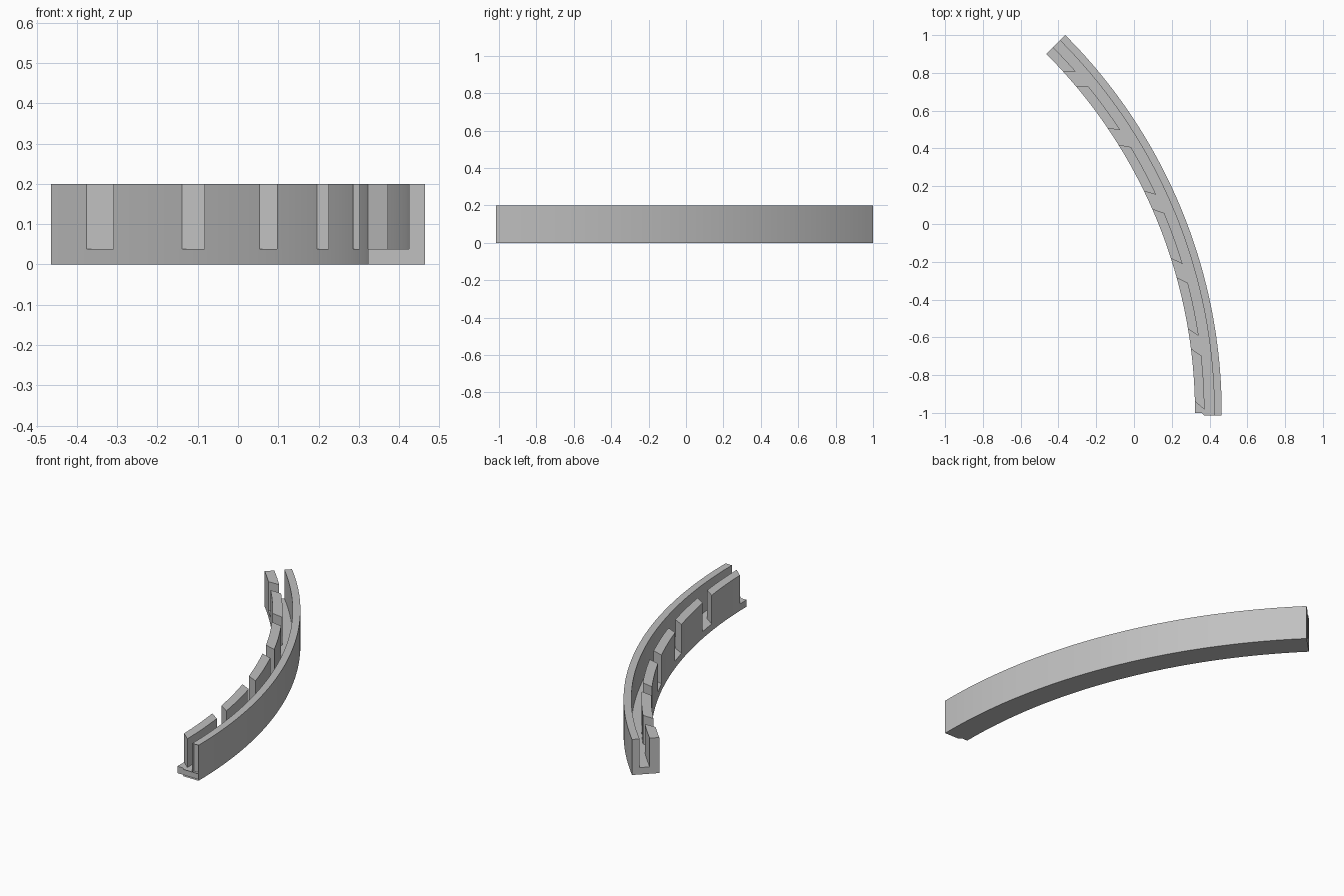
import bpy, bmesh
from math import sin, cos, radians, sqrt

if "Cube" in bpy.data.objects:
    bpy.data.objects.remove(bpy.data.objects["Cube"])

# Main sizes: a 45 degree arc whose centre lies far to the -x side
OUTER = 2 * sqrt(2)
RADII = [OUTER * 0.95, 2.737, 2.789, OUTER]   # inner wall, groove, outer wall
CENTRE = (-2.364, -1)
FLOOR, TOP, SWEEP = 0.0385, 0.2, 45
PITCH, GAP, STEPS = 8.2, 2.2, 8
SLANT = 0.95                                   # lean of each gap across the wall

# Angular stations along the inner wall, tagged as wall or gap cells
stations, is_wall = [0], []
for k in range(6):
    gap_end = PITCH * k + 0.2 + GAP / 2
    wall_end = min(gap_end + PITCH - GAP, SWEEP)
    gap_start = stations[-1]
    for i in range(2):
        stations.append(gap_start + (gap_end - gap_start) * (i + 1) / 2)
        is_wall.append(False)
    for i in range(STEPS):
        stations.append(gap_end + (wall_end - gap_end) * (i + 1) / STEPS)
        is_wall.append(True)


def point(radius, angle):
    a = radians(angle)
    return (CENTRE[0] + radius * cos(a), CENTRE[1] + radius * sin(a), 0)


def raise_faces(bm, faces, height, keep=False):
    """Extrude faces upward and return the new top faces."""
    out = bmesh.ops.extrude_face_region(bm, geom=faces, use_keep_orig=keep)["geom"]
    verts = [g for g in out if isinstance(g, bmesh.types.BMVert)]
    bmesh.ops.translate(bm, verts=verts, vec=(0, 0, height))
    return [g for g in out if isinstance(g, bmesh.types.BMFace)]


# Floor plan: polar grid, slanted between the inner face and the groove
bm = bmesh.new()
rows = []
for s in stations:
    at_end = s in (stations[0], stations[-1])
    rows.append([bm.verts.new(point(r, s if at_end or c == 0 else s - SLANT))
                 for c, r in enumerate(RADII)])
cell = bm.faces.layers.int.new("raised")
for i, wall in enumerate(is_wall):
    for c in range(3):
        a, b = rows[i], rows[i + 1]
        face = bm.faces.new((a[c], a[c + 1], b[c + 1], b[c]))
        face[cell] = int(c == 2 or (c == 0 and wall))

# Base slab, then the outer wall and the separate inner wall blocks
slab_top = raise_faces(bm, bm.faces[:], FLOOR, keep=True)
raise_faces(bm, [f for f in slab_top if f[cell]], TOP - FLOOR)
bm.faces.layers.int.remove(cell)
bmesh.ops.recalc_face_normals(bm, faces=bm.faces[:])

mesh = bpy.data.meshes.new("curved_channel")
bm.to_mesh(mesh)
bm.free()
channel = bpy.data.objects.new("curved_channel", mesh)
bpy.context.collection.objects.link(channel)

# Plain grey
grey = bpy.data.materials.new("light_grey")
grey.use_nodes = True
colour = (0.53, 0.53, 0.53, 1)
grey.diffuse_color = colour
grey.node_tree.nodes["Principled BSDF"].inputs["Base Color"].default_value = colour
mesh.materials.append(grey)

bpy.ops.object.select_all(action="DESELECT")
channel.select_set(True)
bpy.context.view_layer.objects.active = channel
bpy.ops.object.shade_smooth_by_angle(angle=radians(20))
